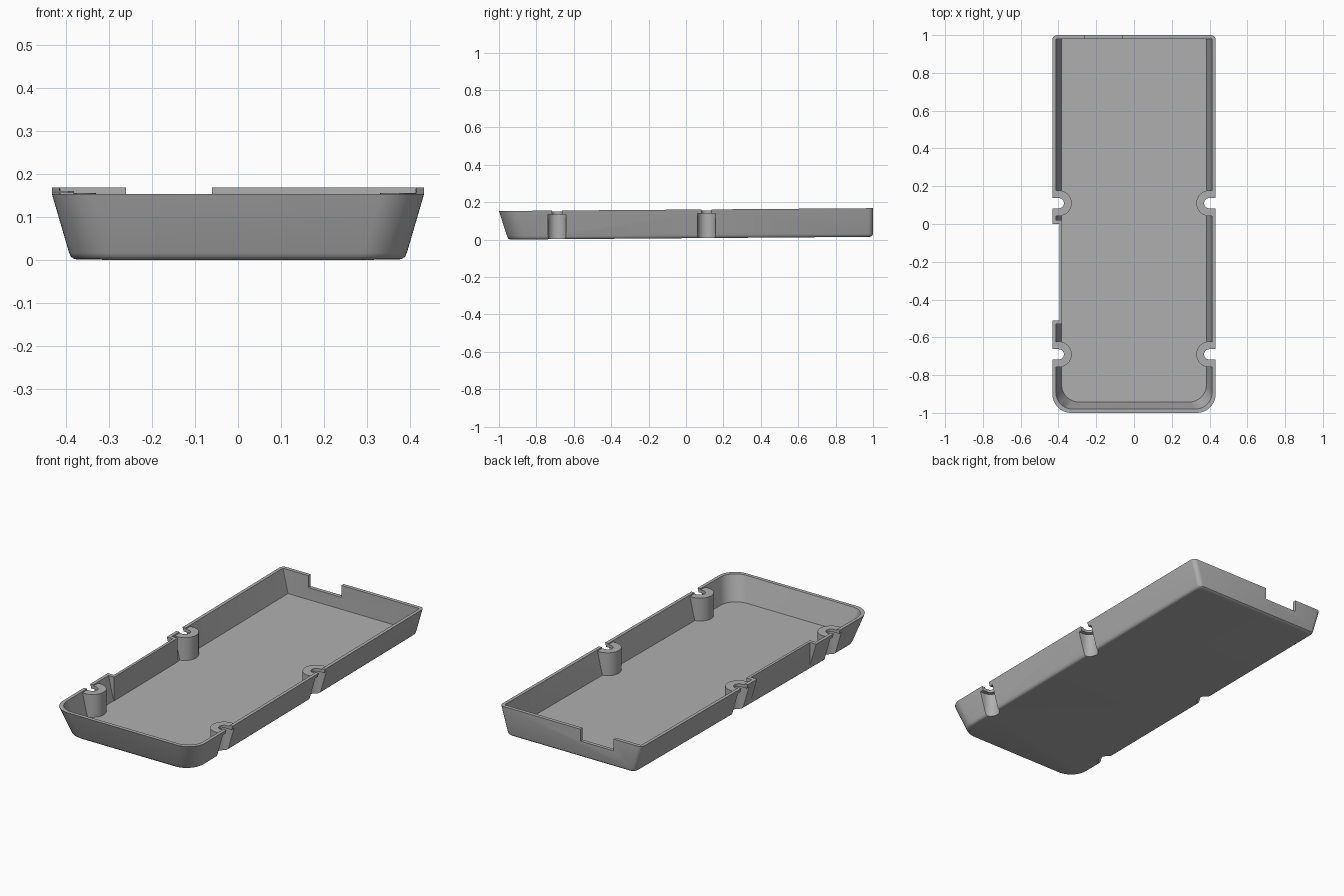
import bpy
import bmesh
from math import pi, cos, sin

if "Cube" in bpy.data.objects:
    bpy.data.objects.remove(bpy.data.objects["Cube"])

HEIGHT = 0.153   # wall height
SLOPE = 0.0075   # the tray rises gently to the back

grey = bpy.data.materials.new("plain grey")
grey.use_nodes = True
grey.diffuse_color = (0.43, 0.43, 0.43, 1)
grey.node_tree.nodes["Principled BSDF"].inputs["Base Color"].default_value = grey.diffuse_color


def arc(cx, cy, r, start, end, steps):
    return [(cx + r * cos(start + (end - start) * i / steps),
             cy + r * sin(start + (end - start) * i / steps)) for i in range(steps + 1)]


def tray_outline(w, front, back, r_front, r_back):
    """Rectangle with wide front corners and tight back corners."""
    return (arc(-w + r_front, front + r_front, r_front, pi, 1.5 * pi, 12)
            + arc(w - r_front, front + r_front, r_front, 1.5 * pi, 2 * pi, 12)
            + arc(w - r_back, back - r_back, r_back, 0, pi / 2, 5)
            + arc(-w + r_back, back - r_back, r_back, pi / 2, pi, 5))


def loft(name, layers):
    """Closed solid through a stack of (outline, height) layers."""
    bm = bmesh.new()
    rings = [[bm.verts.new((x, y, z + SLOPE * (y + 1))) for x, y in pts] for pts, z in layers]
    for low, high in zip(rings, rings[1:]):
        for i in range(len(low)):
            j = (i + 1) % len(low)
            bm.faces.new((low[i], low[j], high[j], high[i]))
    bm.faces.new(rings[0][::-1])
    bm.faces.new(rings[-1])
    bmesh.ops.recalc_face_normals(bm, faces=bm.faces)
    mesh = bpy.data.meshes.new(name)
    bm.to_mesh(mesh)
    bm.free()
    mesh.materials.append(grey)
    ob = bpy.data.objects.new(name, mesh)
    bpy.context.collection.objects.link(ob)
    return ob


def block(name, x0, x1, y0, y1, z0, z1):
    pts = [(x0, y0), (x1, y0), (x1, y1), (x0, y1)]
    return loft(name, [(pts, z0), (pts, z1)])


def slot(name, side, y, r, z0, z1):
    """Round-ended slot, open through the side wall."""
    pts = arc(0.398, y, r, pi / 2, 1.5 * pi, 20) + [(0.5, y - r), (0.5, y + r)]
    pts = [(side * px, py) for px, py in pts]
    return loft(name, [(pts, z0), (pts, z1)])


def cut(target, cutter):
    mod = target.modifiers.new("cut", "BOOLEAN")
    mod.operation = "DIFFERENCE"
    mod.solver = "EXACT"
    mod.object = cutter
    bpy.context.view_layer.objects.active = target
    bpy.ops.object.modifier_apply(modifier=mod.name)
    bpy.data.objects.remove(cutter)


# Outer body: flared sides and front, upright back, rounded bottom edge
layers = []
for inset, back_inset, z in [(0.058, 0.018, 0), (0.050, 0.009, 0.002), (0.044, 0.003, 0.007),
                             (0.040, 0, 0.016), (0, 0, HEIGHT)]:
    layers.append((tray_outline(0.432 - inset, -1 + 1.1 * inset, 1 - back_inset, 0.1, 0.025), z))
tray = loft("tray", layers)

# Hollow inside
top = tray_outline(0.414, -0.98, 0.98, 0.09, 0.004)
floor = tray_outline(0.383, -0.942, 0.98, 0.09, 0.004)
cavity = loft("cavity", [(floor, 0.022), (top, HEIGHT), (top, 0.25)])

# Screw bosses and the set-in wall panel stay solid
posts = [(side, y) for side in (-1, 1) for y in (-0.69, 0.11)]
for side, y in posts:
    ring = arc(side * 0.398, y, 0.068, 0, 2 * pi, 40)[:-1]
    cut(cavity, loft("boss", [(ring, -0.1), (ring, HEIGHT - 0.006)]))
cut(cavity, block("panel", -0.5, -0.38, -0.53, 0.02, -0.1, 0.3))
cut(tray, cavity)

# Screw channels: wide below, narrow at the top
for side, y in posts:
    cut(tray, slot("channel", side, y, 0.048, -0.1, 0.131))
    cut(tray, slot("screw_slot", side, y, 0.027, 0.1, 0.3))

# Side recess and back cable notch
cut(tray, block("recess", -0.5, -0.395, -0.51, 0, -0.1, 0.3))
cut(tray, block("notch", -0.26, -0.06, 0.9, 1.1, 0.088, 0.3))

tray.select_set(True)
bpy.context.view_layer.objects.active = tray
bpy.ops.object.shade_smooth_by_angle(angle=0.5)
